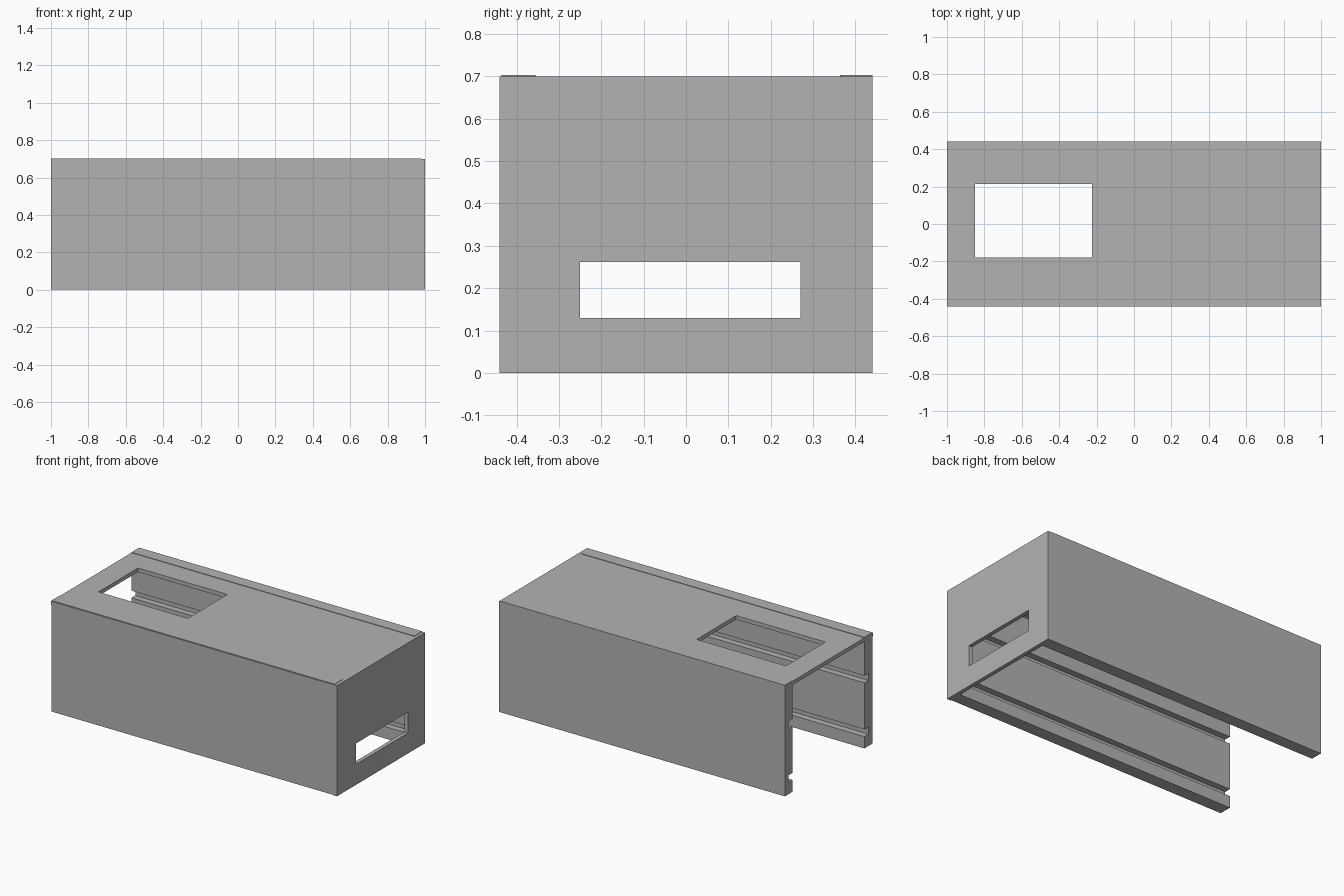
import bpy, bmesh
from mathutils import Vector

cube = bpy.data.objects.get("Cube")
if cube:
    bpy.data.objects.remove(cube, do_unlink=True)

# Single grey material
grey = bpy.data.materials.new("plain grey")
grey.use_nodes = True
colour = (0.45, 0.45, 0.45, 1)
grey.diffuse_color = colour
grey.node_tree.nodes["Principled BSDF"].inputs["Base Color"].default_value = colour


def extrude_faces(name, points, faces, offset):
    """Make a solid by extruding flat faces along an offset."""
    bm = bmesh.new()
    verts = [bm.verts.new(p) for p in points]
    base = [bm.faces.new([verts[i] for i in f]) for f in faces]
    new = bmesh.ops.extrude_face_region(bm, geom=base, use_keep_orig=True)["geom"]
    moved = [g for g in new if isinstance(g, bmesh.types.BMVert)]
    bmesh.ops.translate(bm, verts=moved, vec=Vector(offset))
    bmesh.ops.recalc_face_normals(bm, faces=bm.faces)
    mesh = bpy.data.meshes.new(name)
    bm.to_mesh(mesh)
    bm.free()
    mesh.materials.append(grey)
    obj = bpy.data.objects.new(name, mesh)
    bpy.context.collection.objects.link(obj)
    return obj


def rectangle(u0, u1, v0, v1):
    return [(u0, v0), (u1, v0), (u1, v1), (u0, v1)]


def window_plate(name, outer, hole, place, offset):
    """Rectangular plate with a rectangular opening."""
    points = [place(u, v) for u, v in rectangle(*outer) + rectangle(*hole)]
    ring = [(i, (i + 1) % 4, (i + 1) % 4 + 4, i + 4) for i in range(4)]
    return extrude_faces(name, points, ring, offset)


def grooved_wall(name, outside, inside):
    """Side wall with two long grooves along its inner face."""
    deep = inside + (outside - inside) * 0.5
    profile = [(outside, 0), (inside, 0)]
    for low, high in ((0.075, 0.12), (0.415, 0.46)):
        profile += [(inside, low), (deep, low), (deep, high), (inside, high)]
    profile += [(inside, 0.703), (outside, 0.703)]
    points = [(-1, y, z) for y, z in profile]
    return extrude_faces(name, points, [range(len(points))], (1.98, 0, 0))


# Side walls, standing slightly proud of the top
grooved_wall("front_wall", -0.435, -0.355)
grooved_wall("back_wall", 0.44, 0.363)

# Top and end plates with their windows
window_plate("top_plate", (-1, 1, -0.44, 0.44), (-0.85, -0.225, -0.18, 0.215),
             lambda x, y: (x, y, 0.7), (0, 0, -0.025))
window_plate("end_plate", (-0.44, 0.44, 0, 0.675), (-0.25, 0.27, 0.13, 0.262),
             lambda y, z: (1, y, z), (-0.025, 0, 0))
